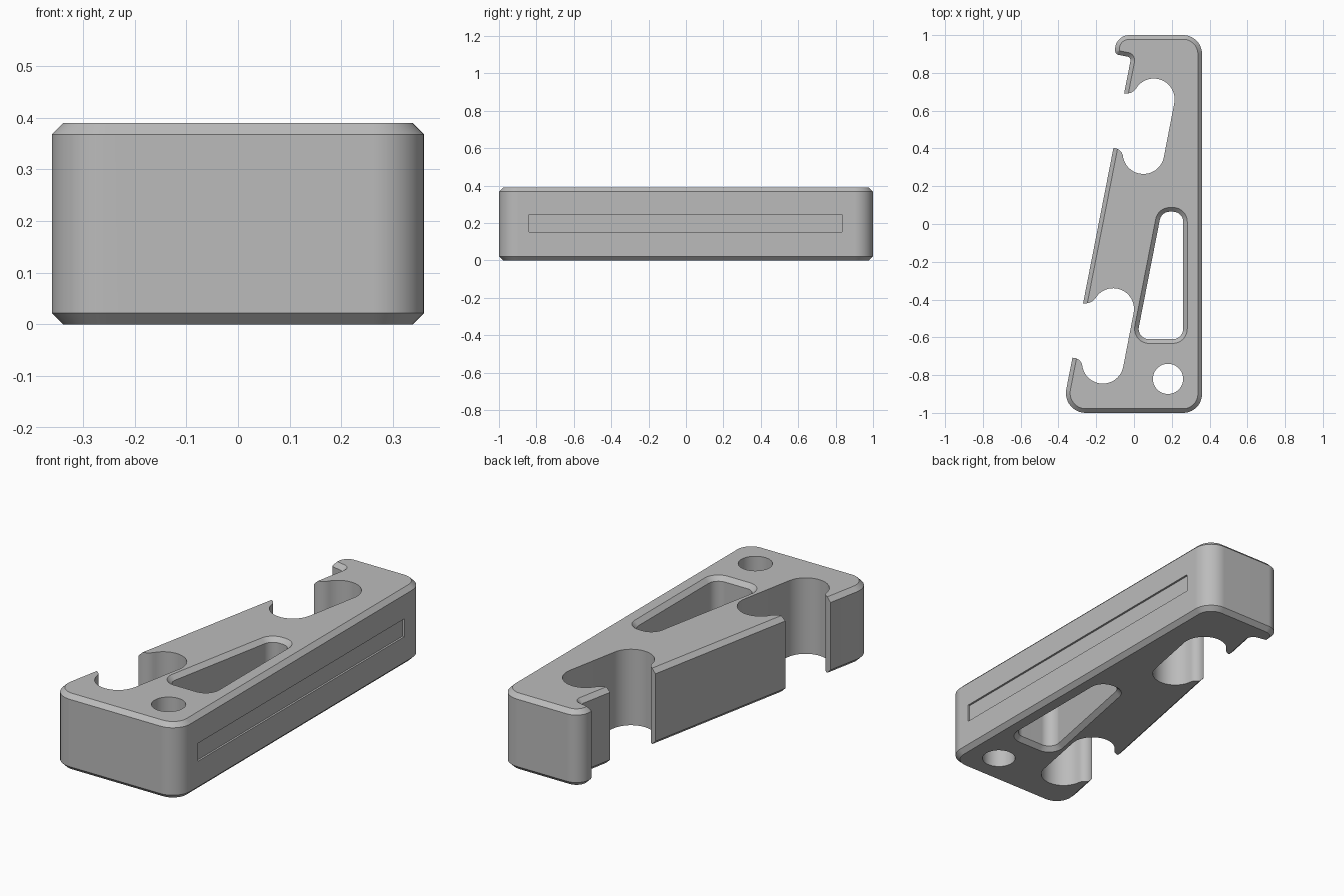
import bpy, bmesh, math
from mathutils import Vector

HEIGHT, CHAMFER = 0.39, 0.022

if "Cube" in bpy.data.objects:
    bpy.data.objects.remove(bpy.data.objects["Cube"])

grey = bpy.data.materials.new("plain grey")
grey.use_nodes = True
colour = (0.5, 0.5, 0.5, 1)
grey.diffuse_color = colour
grey.node_tree.nodes["Principled BSDF"].inputs["Base Color"].default_value = colour


def arc(cx, cy, r, start, end, steps=24):
    """Points along an arc, angles in degrees."""
    angles = [math.radians(start + (end - start) * i / steps) for i in range(steps + 1)]
    return [Vector((cx + r * math.cos(a), cy + r * math.sin(a))) for a in angles]


def rounded(corners, steps=12):
    """Round every (x, y, radius) corner of a polygon."""
    points = []
    for i, (x, y, r) in enumerate(corners):
        p = Vector((x, y))
        a = (Vector(corners[i - 1][:2]) - p).normalized()
        b = (Vector(corners[(i + 1) % len(corners)][:2]) - p).normalized()
        half = a.angle(b) / 2
        centre = p + (a + b).normalized() * r / math.sin(half)
        start = p + a * r / math.tan(half) - centre
        end = p + b * r / math.tan(half) - centre
        turn = start.angle_signed(end)
        for k in range(steps + 1):
            t = -turn * k / steps
            c, s = math.cos(t), math.sin(t)
            points.append(centre + Vector((start.x * c - start.y * s, start.x * s + start.y * c)))
    return points


def inset(points, d):
    """Move a counter-clockwise outline inwards by d."""
    out = []
    for i, p in enumerate(points):
        u = (p - points[i - 1]).normalized()
        v = (points[(i + 1) % len(points)] - p).normalized()
        n, m = Vector((-u.y, u.x)), Vector((-v.y, v.x))
        out.append(p + (n + m) * d / (1 + n.dot(m)))
    return out


def prism(name, points, levels):
    """Stack an outline at (height, inset) levels into a closed solid."""
    bm = bmesh.new()
    rings = [[bm.verts.new((p.x, p.y, z)) for p in inset(points, d)] for z, d in levels]
    n = len(points)
    for low, high in zip(rings, rings[1:]):
        for i in range(n):
            j = (i + 1) % n
            bm.faces.new((low[i], low[j], high[j], high[i]))
    bm.faces.new(rings[0][::-1])
    bm.faces.new(rings[-1])
    bmesh.ops.recalc_face_normals(bm, faces=bm.faces[:])
    mesh = bpy.data.meshes.new(name)
    bm.to_mesh(mesh)
    bm.free()
    obj = bpy.data.objects.new(name, mesh)
    bpy.context.collection.objects.link(obj)
    mesh.materials.append(grey)
    return obj


def cut(target, cutter):
    """Subtract a cutter and discard it."""
    cutter.hide_render = True
    mod = target.modifiers.new("cut", 'BOOLEAN')
    mod.operation, mod.solver, mod.object = 'DIFFERENCE', 'EXACT', cutter
    bpy.context.view_layer.objects.active = target
    bpy.ops.object.modifier_apply(modifier=mod.name)
    bpy.data.objects.remove(cutter)


# Main body: tapered block with a small hook at the back, chamfered top and bottom
outline = rounded([(-0.383, -1, 0.105), (0.36, -1, 0.1), (0.36, 1, 0.1),
                   (-0.1, 1, 0.075), (-0.1, 0.899, 0.024), (-0.015, 0.882, 0.02)])
body = prism("holder_body", outline, [(0, CHAMFER), (CHAMFER, 0),
                                      (HEIGHT - CHAMFER, 0), (HEIGHT, CHAMFER)])

# Two identical side slots with rounded lips
through = [(-0.1, 0), (HEIGHT + 0.1, 0)]
slot = [Vector(p) for p in ((-0.5, 0.69), (-0.035, 0.69), (-0.018, 0.694), (-0.002, 0.703))]
slot += arc(0.105, 0.66, 0.11, 150, -11)
slot += arc(0.05, 0.375, 0.11, -11, -165)
slot += arc(-0.108, 0.352, 0.05, 5, 90, 10)
slot.append(Vector((-0.5, 0.402)))
slot.reverse()
for shift in (Vector((0, 0)), Vector((-0.215, -1.11))):
    cut(body, prism("slot_cutter", [p + shift for p in slot], through))

# Tapered window, flared at both ends to chamfer its rims
window = rounded([(0.013, -0.61, 0.055), (0.26, -0.61, 0.055),
                  (0.26, 0.065, 0.053), (0.145, 0.065, 0.053)])
flare = CHAMFER + 0.05
cut(body, prism("window_cutter", window, [(-0.05, -flare), (CHAMFER, 0),
                                          (HEIGHT - CHAMFER, 0), (HEIGHT + 0.05, -flare)]))

# Round hanging hole
cut(body, prism("hole_cutter", arc(0.18, -0.82, 0.08, 0, 352.5, 47), through))

# Shallow long recess on the straight side
recess = [Vector(p) for p in ((0.35, -0.84), (0.5, -0.84), (0.5, 0.835), (0.35, 0.835))]
cut(body, prism("recess_cutter", recess, [(0.153, 0), (0.245, 0)]))

# Smooth curved walls, crisp chamfers
bpy.ops.object.select_all(action='DESELECT')
body.select_set(True)
bpy.context.view_layer.objects.active = body
bpy.ops.object.shade_smooth_by_angle(angle=math.radians(30))
weighted = body.modifiers.new("even shading", 'WEIGHTED_NORMAL')
weighted.keep_sharp = True
